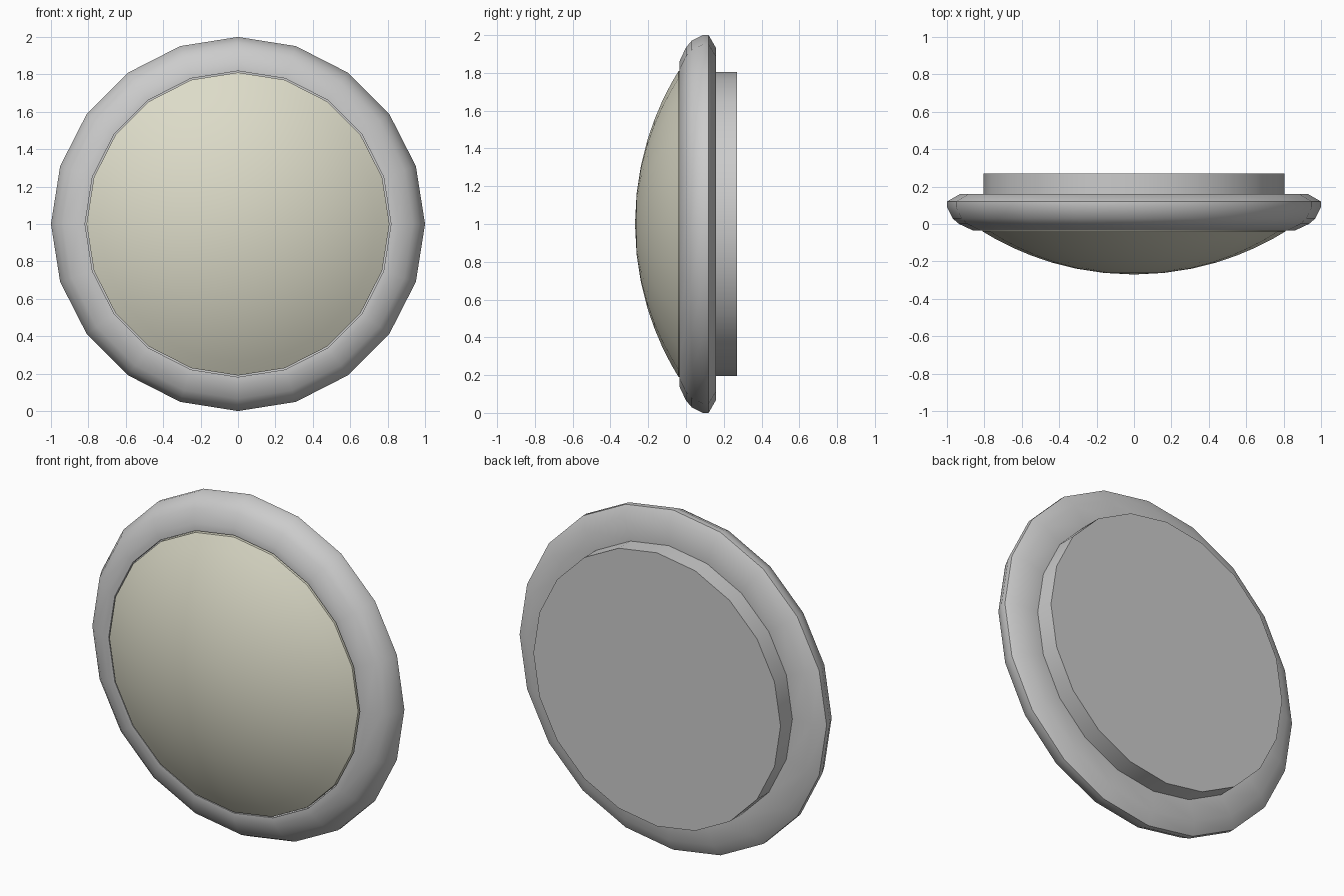
import bpy, bmesh
from math import sin, cos, pi, radians, sqrt

if "Cube" in bpy.data.objects:
    bpy.data.objects.remove(bpy.data.objects["Cube"])

SIDES = 20


def lathe(name, profile, color=None, angle=35):
    """Revolve (radius, y) points around the y axis at z = 1."""
    bm = bmesh.new()
    rings = []
    for r, y in profile:
        n = 1 if r == 0 else SIDES
        rings.append([bm.verts.new((r * sin(2 * pi * i / SIDES), y,
                                    1 + r * cos(2 * pi * i / SIDES))) for i in range(n)])
    for a, b in zip(rings, rings[1:]):
        if len(a) == 1 or len(b) == 1:
            tip, loop = (a[0], b) if len(a) == 1 else (b[0], a)
            for i in range(SIDES):
                f = (tip, loop[i], loop[(i + 1) % SIDES])
                bm.faces.new(f if len(a) == 1 else f[::-1])
        else:
            for i in range(SIDES):
                j = (i + 1) % SIDES
                bm.faces.new((a[i], b[i], b[j], a[j]))
    # Profiles run from back to front, so flip the dome-style ones by recalculation
    bmesh.ops.recalc_face_normals(bm, faces=bm.faces)
    outer = max(bm.faces, key=lambda f: f.calc_center_median().x)
    if outer.normal.x < 0:
        bmesh.ops.reverse_faces(bm, faces=bm.faces)
    mesh = bpy.data.meshes.new(name)
    bm.to_mesh(mesh)
    bm.free()
    obj = bpy.data.objects.new(name, mesh)
    bpy.context.collection.objects.link(obj)
    if color:
        mat = bpy.data.materials.new(name + "_material")
        mat.diffuse_color = color
        mat.use_nodes = True
        mat.node_tree.nodes["Principled BSDF"].inputs["Base Color"].default_value = mat.diffuse_color
        mesh.materials.append(mat)
    bpy.ops.object.select_all(action='DESELECT')
    obj.select_set(True)
    bpy.context.view_layer.objects.active = obj
    bpy.ops.object.shade_smooth_by_angle(angle=radians(angle))
    return obj


# Housing: back plate, mounting collar and rounded bezel with a small inner lip
lathe("housing", [(0, 0.27), (0.805, 0.27), (0.805, 0.16), (0.93, 0.16),
                  (1.0, 0.12), (1.0, 0.09), (0.97, 0.03), (0.935, 0.0),
                  (0.86, -0.035), (0.818, -0.035), (0.818, 0.0)])

# Lens: shallow spherical cap bulging to the front
R = 1.54
radii = [0.81, 0.74, 0.65, 0.55, 0.44, 0.31, 0.16, 0]
cap = [(r, -0.27 + R - sqrt(R * R - r * r)) for r in radii]
lathe("lens", [(0.81, 0.0)] + cap, (0.72, 0.71, 0.58, 1), angle=40)
